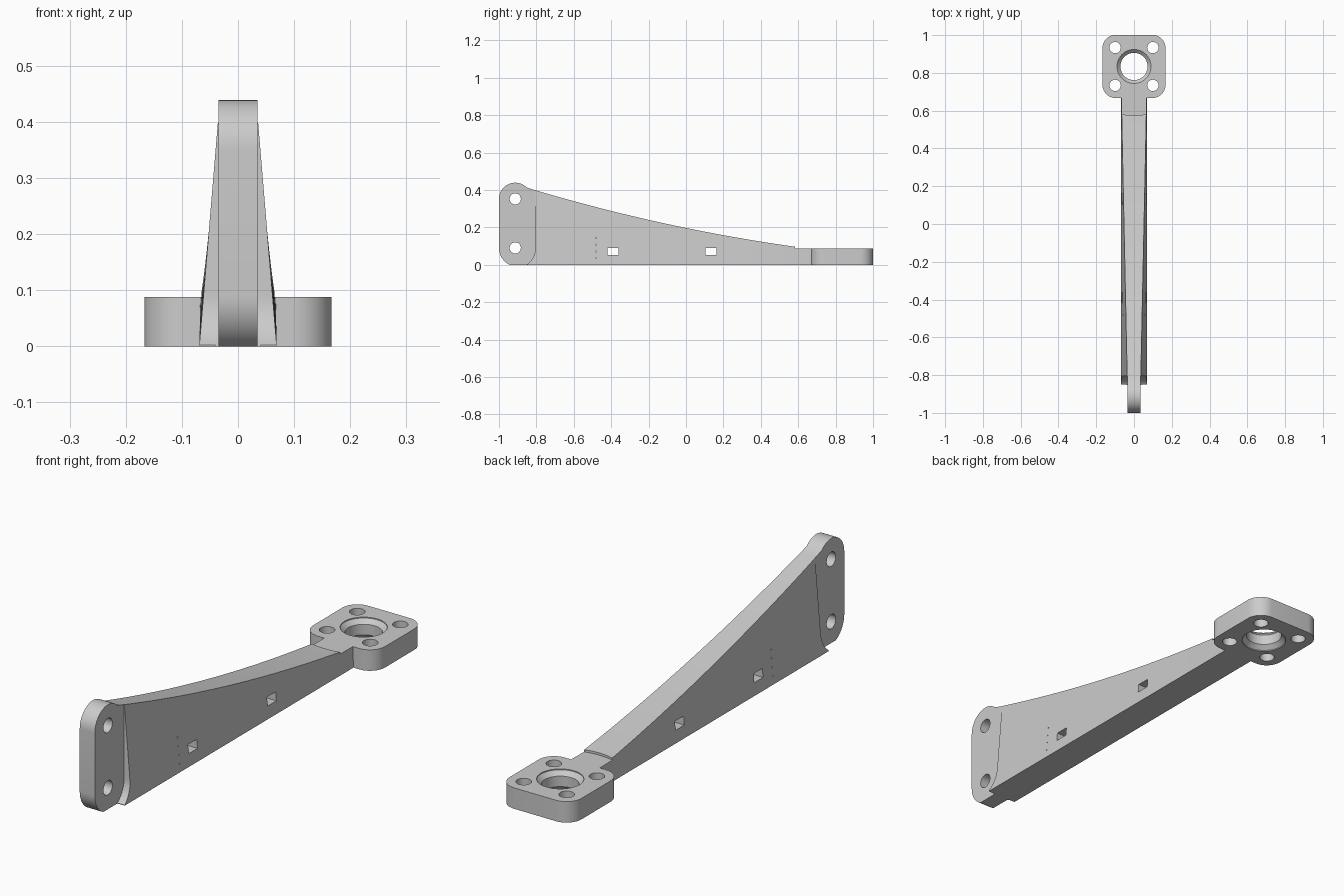
import bpy, bmesh
from math import sin, cos, radians

if "Cube" in bpy.data.objects:
    bpy.data.objects.remove(bpy.data.objects["Cube"])

grey = bpy.data.materials.new("light grey")
grey.use_nodes = True
COLOUR = (0.6, 0.6, 0.6, 1)
grey.diffuse_color = COLOUR
grey.node_tree.nodes["Principled BSDF"].inputs["Base Color"].default_value = COLOUR


def loft(name, rings):
    """Closed solid through equal-sized rings of 3D points."""
    bm = bmesh.new()
    loops = [[bm.verts.new(p) for p in ring] for ring in rings]
    n = len(loops[0])
    for a, b in zip(loops, loops[1:]):
        for i in range(n):
            j = (i + 1) % n
            bm.faces.new((a[i], a[j], b[j], b[i]))
    bm.faces.new(loops[0])
    bm.faces.new(loops[-1])
    bmesh.ops.recalc_face_normals(bm, faces=bm.faces[:])
    mesh = bpy.data.meshes.new(name)
    bm.to_mesh(mesh)
    bm.free()
    mesh.materials.append(grey)
    obj = bpy.data.objects.new(name, mesh)
    bpy.context.collection.objects.link(obj)
    return obj


def across(name, profile, x0, x1):
    """Extrude a (y, z) profile along x."""
    return loft(name, [[(x, y, z) for y, z in profile] for x in (x0, x1)])


def upright(name, profile, z0, z1):
    """Extrude an (x, y) profile along z."""
    return loft(name, [[(x, y, z) for x, y in profile] for z in (z0, z1)])


def arc(cx, cy, r, start=0, end=360, steps=32):
    """Arc points; a full turn leaves out the repeated last point."""
    count = steps if end - start == 360 else steps + 1
    angles = [radians(start + (end - start) * i / steps) for i in range(count)]
    return [(cx + r * cos(a), cy + r * sin(a)) for a in angles]


def box_profile(cx, cy, w, h):
    return [(cx + sx * w / 2, cy + sy * h / 2)
            for sx, sy in ((-1, -1), (1, -1), (1, 1), (-1, 1))]


def combine(target, tool, operation="DIFFERENCE"):
    """Apply a boolean and discard the tool."""
    mod = target.modifiers.new("join or cut", "BOOLEAN")
    mod.operation = operation
    mod.solver = "EXACT"
    mod.object = tool
    bpy.context.view_layer.objects.active = target
    bpy.ops.object.modifier_apply(modifier=mod.name)
    bpy.data.objects.remove(tool)


FLANGE_Y, FLANGE_H, HALF = 0.834, 0.088, 0.167
TIP_Y, LOW_Z, HIGH_Z = -0.913, 0.09, 0.352
TIP_HALF = 0.035


def top_height(y):
    return 0.197 - 0.205 * y + 0.056 * y * y


# Tapered arm: wide straight base, sagging top edge that narrows to the tip
START, END, STATIONS = -0.85, 0.69, 28
rings = []
for i in range(STATIONS + 1):
    y = START + (END - START) * i / STATIONS
    z = max(top_height(y), FLANGE_H + 0.004)
    w = TIP_HALF + 0.021 * (y - START)
    rings.append([(-0.069, y, 0), (0.069, y, 0), (w, y, z), (-w, y, z)])
bracket = loft("bracket_arm", rings)

# Rounded mounting tip, made over-thick and shaved by the clearance cuts
tip_profile = (arc(TIP_Y, HIGH_Z, 0.087, 45, 180, 18)
               + arc(-0.9, LOW_Z, 0.1, 180, 244, 10)
               + [(-0.82, 0), (-0.82, top_height(-0.82))])
combine(bracket, across("mounting_tip", tip_profile, -0.04, 0.04), "UNION")

# Clearance pockets on both sides of the tip
pocket = arc(TIP_Y, LOW_Z, 0.108, 180, 360, 28) + [(TIP_Y + 0.108, 0.7), (TIP_Y - 0.108, 0.7)]
for side in (-1, 1):
    combine(bracket, across("tip_pocket", pocket, side * TIP_HALF, side * 0.2))

# Curved step down from the arm to the neck
combine(bracket, upright("neck_step", arc(0, FLANGE_Y, 0.26, steps=64), FLANGE_H, 0.3))

# Square flange with rounded corners
R = 0.07
outline = []
for k, (sx, sy) in enumerate(((1, 1), (-1, 1), (-1, -1), (1, -1))):
    outline += arc(sx * (HALF - R), FLANGE_Y + sy * (HALF - R), R, 90 * k, 90 * k + 90, 10)
combine(bracket, upright("flange", outline, 0, FLANGE_H), "UNION")

# Central bore, chamfered at both ends
bore = [(-0.01, 0.09), (0.004, 0.09), (0.022, 0.072),
        (FLANGE_H - 0.022, 0.072), (FLANGE_H - 0.004, 0.09), (FLANGE_H + 0.01, 0.09)]
combine(bracket, loft("bore", [[(x, y, z) for x, y in arc(0, FLANGE_Y, r, steps=48)]
                               for z, r in bore]))

# Flange bolt holes
for sx in (-1, 1):
    for sy in (-1, 1):
        hole = arc(sx * 0.1, FLANGE_Y + sy * 0.1, 0.03, steps=24)
        combine(bracket, upright("bolt_hole", hole, -0.1, 0.2))

# Tip bolt holes
for z in (LOW_Z, HIGH_Z):
    combine(bracket, across("tip_hole", arc(TIP_Y, z, 0.03, steps=24), -0.2, 0.2))

# Cable tie slots through the arm
for y in (-0.39, 0.133):
    combine(bracket, across("tie_slot", box_profile(y, 0.071, 0.058, 0.037), -0.2, 0.2))

# Row of pin holes
for i in range(4):
    pin = arc(-0.482, 0.035 + 0.036 * i, 0.003, steps=8)
    combine(bracket, across("pin_hole", pin, -0.2, 0.2))

bpy.ops.object.select_all(action="DESELECT")
bracket.select_set(True)
bpy.context.view_layer.objects.active = bracket
bpy.ops.object.shade_smooth_by_angle(angle=radians(25))
